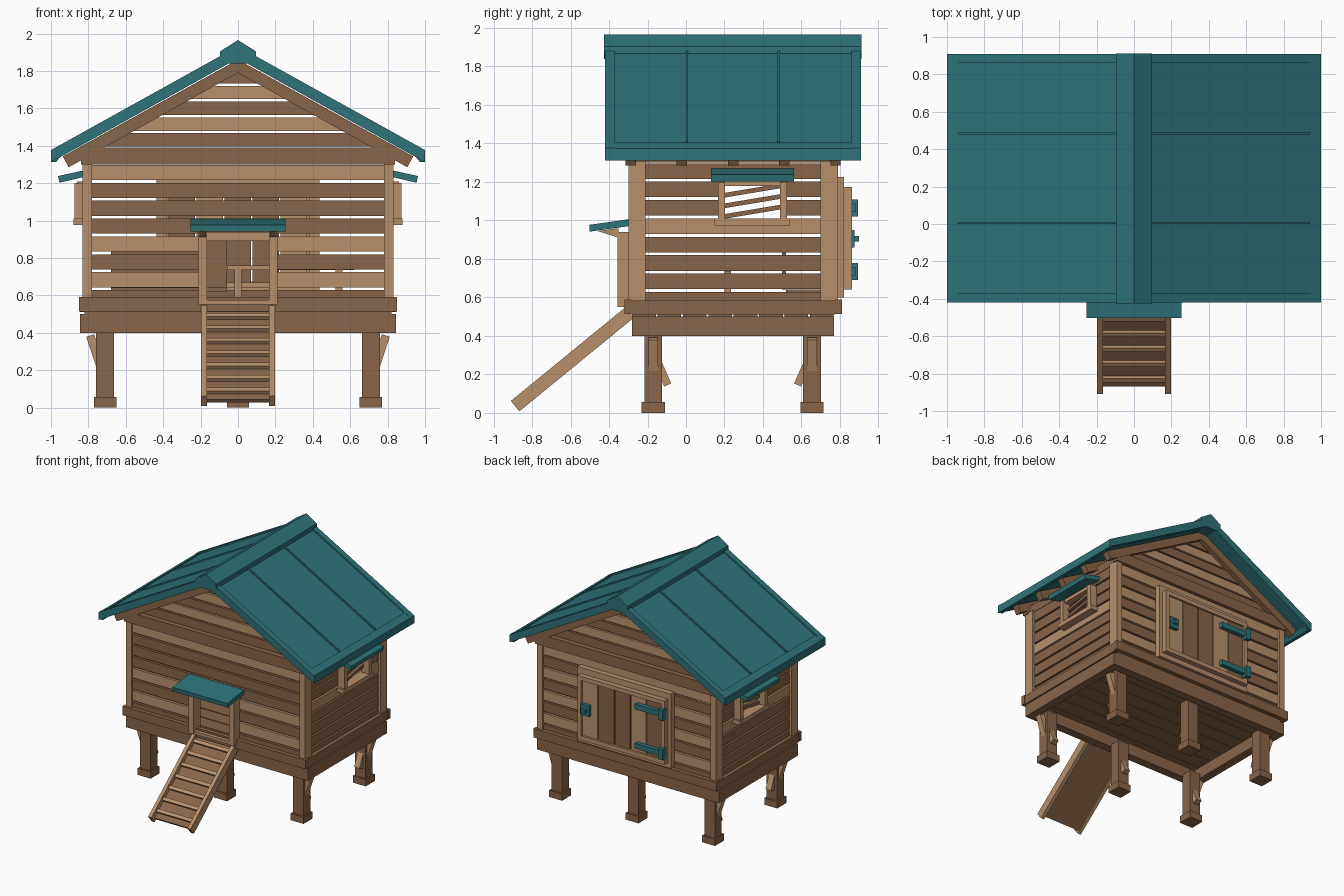
import bpy, bmesh, math
from mathutils import Vector

if "Cube" in bpy.data.objects:
    bpy.data.objects.remove(bpy.data.objects["Cube"])


def material(name, rgb):
    m = bpy.data.materials.new(name)
    m.use_nodes = True
    m.diffuse_color = (*rgb, 1)
    m.node_tree.nodes["Principled BSDF"].inputs["Base Color"].default_value = (*rgb, 1)
    return m


LIGHT = material("light wood", (0.48, 0.28, 0.145))
DARK = material("dark wood", (0.25, 0.13, 0.065))
TEAL = material("teal paint", (0.028, 0.175, 0.19))

# A solid is a 2D outline pushed along one axis
PLACE = {"x": lambda u, v, w: (w, u, v),
         "y": lambda u, v, w: (u, w, v),
         "z": lambda u, v, w: (u, v, w)}


def prism(axis, pts, a, b):
    return axis, pts, a, b


def box(x0, x1, y0, y1, z0, z1):
    return prism("z", [(x0, y0), (x1, y0), (x1, y1), (x0, y1)], z0, z1)


def strip(p, q, width):
    """Rectangle of a given width around the segment p-q."""
    p, q = Vector(p), Vector(q)
    d = (q - p).normalized() * width / 2
    n = Vector((-d.y, d.x))
    return [tuple(v) for v in (p - n, q - n, q + n, p + n)]


def part(name, mat, solids, mirror=False):
    bm = bmesh.new()
    for axis, pts, a, b in solids:
        f = PLACE[axis]
        ends = [[bm.verts.new(f(u, v, w)) for u, v in pts] for w in (a, b)]
        bm.faces.new(ends[0])
        bm.faces.new(ends[1])
        n = len(pts)
        for i in range(n):
            j = (i + 1) % n
            bm.faces.new((ends[0][i], ends[0][j], ends[1][j], ends[1][i]))
    bmesh.ops.recalc_face_normals(bm, faces=bm.faces)
    me = bpy.data.meshes.new(name)
    bm.to_mesh(me)
    bm.free()
    me.materials.append(mat)
    ob = bpy.data.objects.new(name, me)
    bpy.context.collection.objects.link(ob)
    if mirror:
        ob.modifiers.new("mirror", "MIRROR").use_clip = False
    return ob


FRONT, BACK = -0.30, 0.79
LEG_Y = (-0.17, 0.655)
SLOPE = 0.555

# Legs, feet and braces
legs, feet, side_braces, inner_braces = [], [], [], []
for y, inward in zip(LEG_Y, (1, -1)):
    for x in (-0.71, 0, 0.71):
        legs.append(box(x - 0.048, x + 0.048, y - 0.046, y + 0.046, 0.05, 0.42))
        feet.append(box(x - 0.06, x + 0.06, y - 0.06, y + 0.06, 0, 0.057))
        inner_braces.append(prism("x", strip((y + inward * 0.075, 0.145), (y + inward * 0.02, 0.27), 0.04),
                                  x - 0.025, x + 0.025))
    side_braces.append(prism("y", strip((0.735, 0.22), (0.79, 0.385), 0.045), y - 0.025, y + 0.025))
part("legs", DARK, legs)
part("feet", DARK, feet)
part("leg_inner_braces", LIGHT, inner_braces)
part("leg_side_braces", LIGHT, side_braces, True)

# Base frame, floor and skirt trim
part("base_beams", DARK, [box(-0.845, 0.845, y, y + 0.07, 0.40, 0.50) for y in (-0.28, 0.70)])
part("base_side_beams", DARK, [box(0.775, 0.845, -0.21, 0.70, 0.40, 0.50)], True)
part("floor_boards", DARK, [box(-0.82, 0.82, -0.28 + i * 0.132, -0.157 + i * 0.132, 0.495, 0.525) for i in range(8)])
part("skirt_trim", DARK, [box(-0.85, 0.85, y, y + 0.035, 0.515, 0.59) for y in (-0.32, 0.775)])
part("skirt_side_trim", DARK, [box(0.81, 0.845, -0.285, 0.775, 0.51, 0.585)], True)

# Corner posts
part("corner_posts", LIGHT, [box(0.78, 0.832, y, y + 0.09, 0.52, 1.31) for y in (FRONT, BACK - 0.09)], True)


def slat_wall(name, axis, u0, u1, a, b, colours, hole):
    """Rows of boards around a rectangular hole, coloured row by row."""
    h0, h1, v0, v1 = hole
    rows = {"L": [], "D": []}
    for i, c in enumerate(colours):
        top = 1.297 - i * 0.0955
        bot = max(top - 0.081, 0.53)
        rects = [(u0, u1, bot, top)]
        if bot < v1 and top > v0:
            rects = [(u0, h0, bot, top), (h1, u1, bot, top)]
            if top > v1:
                rects.append((h0, h1, v1, top))
            if bot < v0:
                rects.append((h0, h1, bot, v0))
        for p, q, r, s in rects:
            rows[c].append(prism(axis, [(p, r), (q, r), (q, s), (p, s)], a, b))
    part(name + "_light_slats", LIGHT, rows["L"])
    part(name + "_dark_slats", DARK, rows["D"])


slat_wall("front", "y", -0.785, 0.785, -0.285, -0.262, "LDDDLDLD", (-0.17, 0.17, 0.56, 0.92))
slat_wall("back", "y", -0.785, 0.785, 0.752, 0.775, "LDLDLDLD", (-0.38, 0.38, 0.67, 1.15))
for side, name in ((1, "left"), (-1, "right")):
    slat_wall(name, "x", -0.215, 0.705, side * 0.79, side * 0.815, "DDDLDDDD", (0.20, 0.49, 1.01, 1.18))

# Gable boards, eave beams and rafters
for name, y in (("front", -0.275), ("back", 0.745)):
    for i in range(5):
        z0 = 1.395 + i * 0.0845
        z1 = z0 + 0.072
        w0, w1 = (1.83 - z0) / 0.55, (1.83 - z1) / 0.55
        part(f"{name}_gable_board", LIGHT if i % 2 else DARK,
             [prism("y", [(-w0, z0), (w0, z0), (w1, z1), (-w1, z1)], y, y + 0.02)])
part("eave_beams", DARK, [box(-0.84, 0.84, y, y + 0.05, 1.30, 1.39) for y in (-0.31, 0.75)])
part("wall_plates", DARK, [box(0.77, 0.815, -0.26, 0.75, 1.30, 1.37)], True)
part("rafters", DARK, [prism("y", [(0, 1.79), (0.905, 1.285), (0.937, 1.343), (0, 1.86)], y - 0.027, y + 0.027)
                       for y in (-0.288, -0.022, 0.245, 0.511, 0.777)], True)


# Roof: slabs, rake trim, seams, eave strip and ridge cap
def slope_outline(x0, x1, top, thick):
    return [(x0, top - SLOPE * x0), (x1, top - SLOPE * x1),
            (x1, top - thick - SLOPE * x1), (x0, top - thick - SLOPE * x0)]


part("roof_slabs", TEAL, [prism("y", slope_outline(0, 0.98, 1.92, 0.05), -0.40, 0.89)], True)
part("rake_trim", TEAL, [prism("y", slope_outline(0, 1.0, 1.932, 0.065), y, y + 0.05) for y in (-0.42, 0.86)], True)
part("roof_seams", TEAL, [prism("y", slope_outline(0.08, 0.94, 1.932, 0.03), y - 0.006, y + 0.006)
                          for y in (0.005, 0.482)], True)
part("eave_strips", TEAL, [prism("y", [(0.945, 1.405), (1.0, 1.375), (1.0, 1.312), (0.972, 1.312), (0.945, 1.35)],
                                 -0.405, 0.895)], True)
part("ridge_cap", TEAL, [prism("y", [(0, 1.965), (0.095, 1.905), (0.095, 1.865), (0.05, 1.84), (-0.05, 1.84),
                                     (-0.095, 1.865), (-0.095, 1.905)], -0.425, 0.912)])

# Front doorway with its awning
part("doorway_posts", LIGHT, [box(0.165, 0.212, -0.355, -0.262, 0.55, 0.94)], True)
part("doorway_header", LIGHT, [box(-0.165, 0.165, -0.34, -0.262, 0.89, 0.94)])
part("doorway_sill", LIGHT, [box(-0.2, 0.2, -0.35, -0.262, 0.55, 0.575)])
part("doorway_awning", TEAL, [prism("x", [(-0.50, 0.942), (-0.285, 0.972), (-0.285, 1.008), (-0.503, 0.977)],
                                    -0.255, 0.255)])
part("awning_brackets", LIGHT, [prism("x", [(-0.46, 0.945), (-0.35, 0.96), (-0.35, 0.91)], 0.17, 0.205)], True)

# Ramp
low, high = Vector((-0.888, 0.035)), Vector((-0.295, 0.52))
run = (high - low).normalized()
up = Vector((-run.y, run.x))
part("ramp_rails", LIGHT, [prism("x", strip(low, high, 0.07), 0.167, 0.197)], True)
part("ramp_deck", DARK, [prism("x", strip(low + run * 0.02 - up * 0.015, high - up * 0.015, 0.02), -0.17, 0.17)])
treads = []
for i in range(7):
    c = low + run * (0.08 + i * 0.105) + up * 0.005
    treads.append(prism("x", strip(c - run * 0.014, c + run * 0.014, 0.022), -0.168, 0.168))
part("ramp_treads", LIGHT, treads)

# Perch and nest box inside
part("perch", LIGHT, [box(-0.06, 0.62, 0.20, 0.235, 0.735, 0.76), box(-0.02, 0.02, 0.20, 0.235, 0.52, 0.74),
                      box(0.52, 0.56, 0.20, 0.235, 0.52, 0.74)])
part("nest_box", DARK, [box(-0.68, -0.06, 0.5, 0.52, 0.64, 0.90), box(-0.68, -0.06, 0.52, 0.73, 0.62, 0.64)])

# Side windows with slanted bars and awnings
part("window_frames", LIGHT, [box(0.81, 0.875, y, y + 0.037, 1.0, 1.20) for y in (0.165, 0.488)]
     + [box(0.81, 0.88, 0.148, 0.54, 0.975, 1.01), box(0.81, 0.86, 0.2, 0.49, 1.18, 1.21)], True)
part("window_bars", DARK, [prism("x", strip((0.195, z), (0.495, z + 0.05), 0.024), 0.80, 0.825)
                           for z in (1.02, 1.075, 1.13)], True)
part("window_awnings", TEAL, [prism("y", [(0.815, 1.235), (0.955, 1.202), (0.962, 1.238), (0.815, 1.27)],
                                    0.13, 0.56)], True)

# Back door: surround, frame, upright boards, hinges and latch
def frame(w, z0, z1, t, y0, y1):
    return [box(-w, w, y0, y1, z0, z0 + t), box(-w, w, y0, y1, z1 - t, z1),
            box(-w, -w + t, y0, y1, z0 + t, z1 - t), box(w - t, w, y0, y1, z0 + t, z1 - t)]


part("back_door_surround", LIGHT, frame(0.435, 0.60, 1.225, 0.055, 0.77, 0.82))
part("back_door_frame", LIGHT, frame(0.405, 0.64, 1.175, 0.035, 0.82, 0.862))
for i, mat in enumerate((DARK, LIGHT, DARK, DARK, LIGHT)):
    x = -0.372 + i * 0.15
    part("back_door_board", mat, [box(x, x + 0.142, 0.80, 0.845, 0.66, 1.16)])
for z in (0.735, 1.065):
    part("back_door_hinge", TEAL, [box(-0.41, -0.365, 0.845, 0.895, z - 0.045, z + 0.045),
                                   box(-0.365, -0.14, 0.843, 0.88, z - 0.022, z + 0.022)])
part("back_door_latch", TEAL, [box(0.29, 0.37, 0.843, 0.875, 0.86, 0.95), box(0.31, 0.35, 0.875, 0.9, 0.89, 0.92)])
